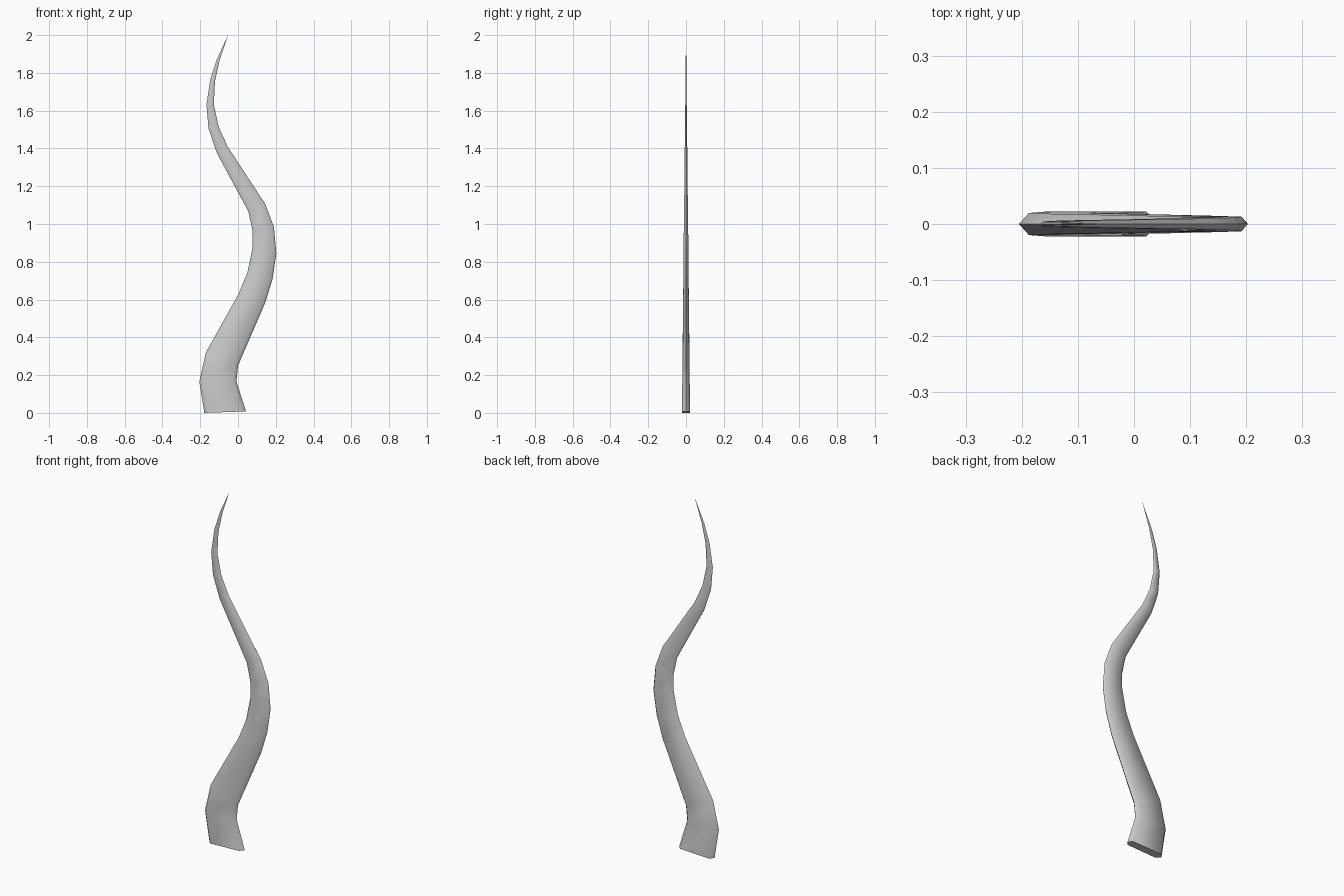
import bpy, bmesh, math
from mathutils import Vector

if "Cube" in bpy.data.objects:
    bpy.data.objects.remove(bpy.data.objects["Cube"])

# Left and right outline points (x, z) of each ring, from base to near the tip
RINGS = [
    ((-.178, .000), (.042, .008)),
    ((-.205, .167), (-.008, .167)),
    ((-.170, .320), (.000, .250)),
    ((.003, .630), (.145, .585)),
    ((.050, .743), (.183, .710)),
    ((.078, .880), (.203, .845)),
    ((.078, .960), (.190, .985)),
    ((.055, 1.066), (.145, 1.105)),
    ((-.114, 1.380), (-.055, 1.410)),
    ((-.156, 1.505), (-.103, 1.516)),
    ((-.167, 1.632), (-.128, 1.632)),
    ((-.147, 1.765), (-.122, 1.755)),
    ((-.113, 1.870), (-.098, 1.865)),
]
TIP = (-.053, 0, 2.0)

# Flattened six-sided section: fraction across the width, thickness sign
SECTION = [(0, 0), (.09, -1), (.91, -1), (1, 0), (.91, 1), (.09, 1)]

bm = bmesh.new()
loops = []
for (lx, lz), (rx, rz) in RINGS:
    left, right = Vector((lx, 0, lz)), Vector((rx, 0, rz))
    half = (right - left).length * .1
    loops.append([bm.verts.new(left.lerp(right, t) + Vector((0, s * half, 0)))
                  for t, s in SECTION])

# Skin the rings, cap the base and close the tip
n = len(SECTION)
for a, b in zip(loops, loops[1:]):
    for i in range(n):
        j = (i + 1) % n
        bm.faces.new((a[i], a[j], b[j], b[i]))
bm.faces.new(loops[0][::-1])
tip = bm.verts.new(TIP)
for i in range(n):
    bm.faces.new((loops[-1][i], loops[-1][(i + 1) % n], tip))
bmesh.ops.recalc_face_normals(bm, faces=bm.faces)

mesh = bpy.data.meshes.new("wavy_blade")
bm.to_mesh(mesh)
bm.free()
blade = bpy.data.objects.new("wavy_blade", mesh)
bpy.context.collection.objects.link(blade)
bpy.context.view_layer.objects.active = blade
blade.select_set(True)
bpy.ops.object.shade_smooth_by_angle(angle=math.radians(55))
